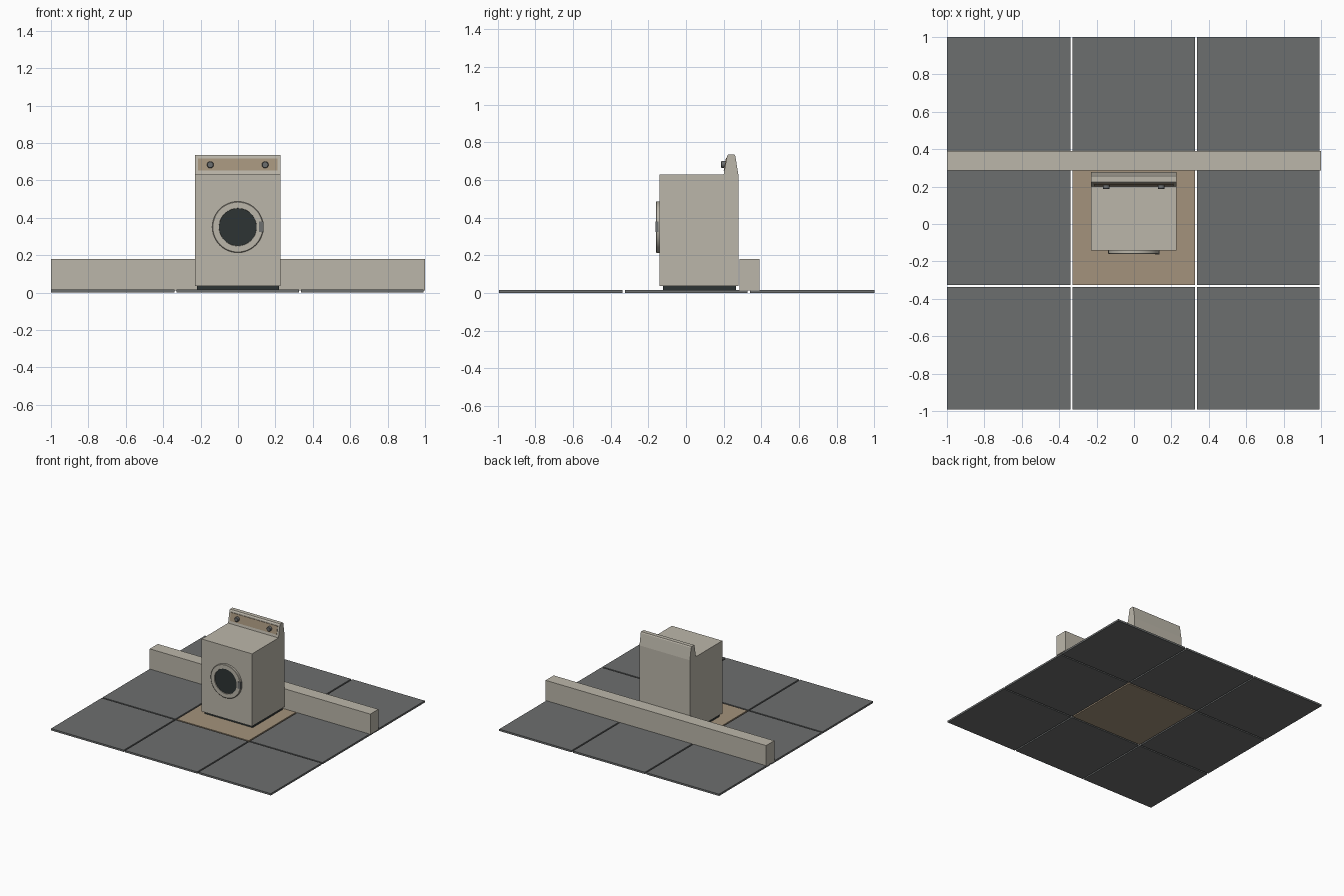
import bpy, bmesh, math
from mathutils import Matrix

if "Cube" in bpy.data.objects:
    bpy.data.objects.remove(bpy.data.objects["Cube"])


def material(name, rgb):
    m = bpy.data.materials.new(name)
    m.diffuse_color = (*rgb, 1)
    m.use_nodes = True
    m.node_tree.nodes["Principled BSDF"].inputs["Base Color"].default_value = m.diffuse_color
    return m


BEIGE = material("warm beige", (0.50, 0.47, 0.40))
TAN = material("tan", (0.37, 0.29, 0.20))
GREY = material("slate grey", (0.152, 0.158, 0.158))
DARK = material("dark glass", (0.026, 0.034, 0.034))


def make(name, bm, mat):
    bmesh.ops.recalc_face_normals(bm, faces=bm.faces[:])
    me = bpy.data.meshes.new(name)
    bm.to_mesh(me)
    bm.free()
    me.materials.append(mat)
    ob = bpy.data.objects.new(name, me)
    bpy.context.collection.objects.link(ob)
    return ob


def box(name, x, y, z, mat):
    bm = bmesh.new()
    bmesh.ops.create_cube(bm, size=1)
    for v in bm.verts:
        for i, (a, b) in enumerate((x, y, z)):
            v.co[i] = (a + b) / 2 + v.co[i] * (b - a)
    return make(name, bm, mat)


def extrude_x(name, profile, x0, x1, mat):
    """Solid from a (y, z) outline swept along x."""
    bm = bmesh.new()
    a = [bm.verts.new((x0, y, z)) for y, z in profile]
    b = [bm.verts.new((x1, y, z)) for y, z in profile]
    bm.faces.new(a)
    bm.faces.new(b[::-1])
    for i in range(len(a)):
        j = (i + 1) % len(a)
        bm.faces.new((a[i], b[i], b[j], a[j]))
    return make(name, bm, mat)


def lathe_y(name, profile, centre, mat, n=48, closed=False):
    """Revolve (radius, y) points around an axis along y."""
    bm = bmesh.new()
    cx, cz = centre
    rings = [[bm.verts.new((cx + r * math.cos(math.tau * k / n), y,
                            cz + r * math.sin(math.tau * k / n)))
              for k in range(n)] for r, y in profile]
    pairs = list(zip(rings, rings[1:]))
    if closed:
        pairs.append((rings[-1], rings[0]))
    else:
        bm.faces.new(rings[0])
        bm.faces.new(rings[-1])
    for a, b in pairs:
        for k in range(n):
            m = (k + 1) % n
            bm.faces.new((a[k], a[m], b[m], b[k]))
    for f in bm.faces:
        f.smooth = len(f.verts) == 4
    ob = make(name, bm, mat)
    bpy.context.view_layer.objects.active = ob
    ob.select_set(True)
    bpy.ops.object.shade_smooth_by_angle(angle=math.radians(35))
    ob.select_set(False)
    return ob


# Floor: three by three tiles, the middle one tan
xs = [(-1, -0.34), (-0.328, 0.325), (0.337, 0.993)]
ys = [(-0.993, -0.337), (-0.325, 0.328), (0.34, 1)]
for i, x in enumerate(xs):
    for j, y in enumerate(ys):
        mid = i == 1 and j == 1
        box("centre_tile" if mid else f"floor_tile_{i}_{j}", x, y, (0, 0.015),
            TAN if mid else GREY)

# Low wall behind the machine
box("low_wall", (-1, 1), (0.285, 0.39), (0.012, 0.18), BEIGE)

# Machine: recessed plinth and body with raised control back
box("plinth", (-0.22, 0.218), (-0.122, 0.265), (0.015, 0.036), DARK)
extrude_x("machine_body", [
    (-0.142, 0.036), (-0.142, 0.63), (0.2, 0.63), (0.218, 0.727),
    (0.224, 0.735), (0.257, 0.735), (0.262, 0.727), (0.278, 0.63),
    (0.278, 0.036)], -0.23, 0.227, BEIGE)

# Control panel lying on the sloped front of the control back
slope = (0.218 - 0.2) / (0.727 - 0.63)
py = lambda z, off: 0.2 + (z - 0.63) * slope - off
extrude_x("control_panel", [
    (py(0.652, 0.004), 0.652), (py(0.717, 0.004), 0.717),
    (py(0.717, -0.004), 0.717), (py(0.652, -0.004), 0.652)],
    -0.214, 0.21, TAN)
for side, x in (("left", -0.148), ("right", 0.145)):
    lathe_y(f"{side}_knob", [(0.018, 0.209), (0.018, 0.189), (0.015, 0.186)],
            (x, 0.683), GREY, 24)

# Door: ring, recessed glass and handle
door = (-0.001, 0.35)
lathe_y("door_ring", [(0.137, -0.141), (0.137, -0.157), (0.133, -0.16),
                      (0.101, -0.16), (0.098, -0.141)], door, BEIGE, closed=True)
lathe_y("door_glass", [(0.1, -0.141), (0.1, -0.154)], door, DARK)
box("door_handle", (0.111, 0.136), (-0.163, -0.145), (0.323, 0.38), GREY)
